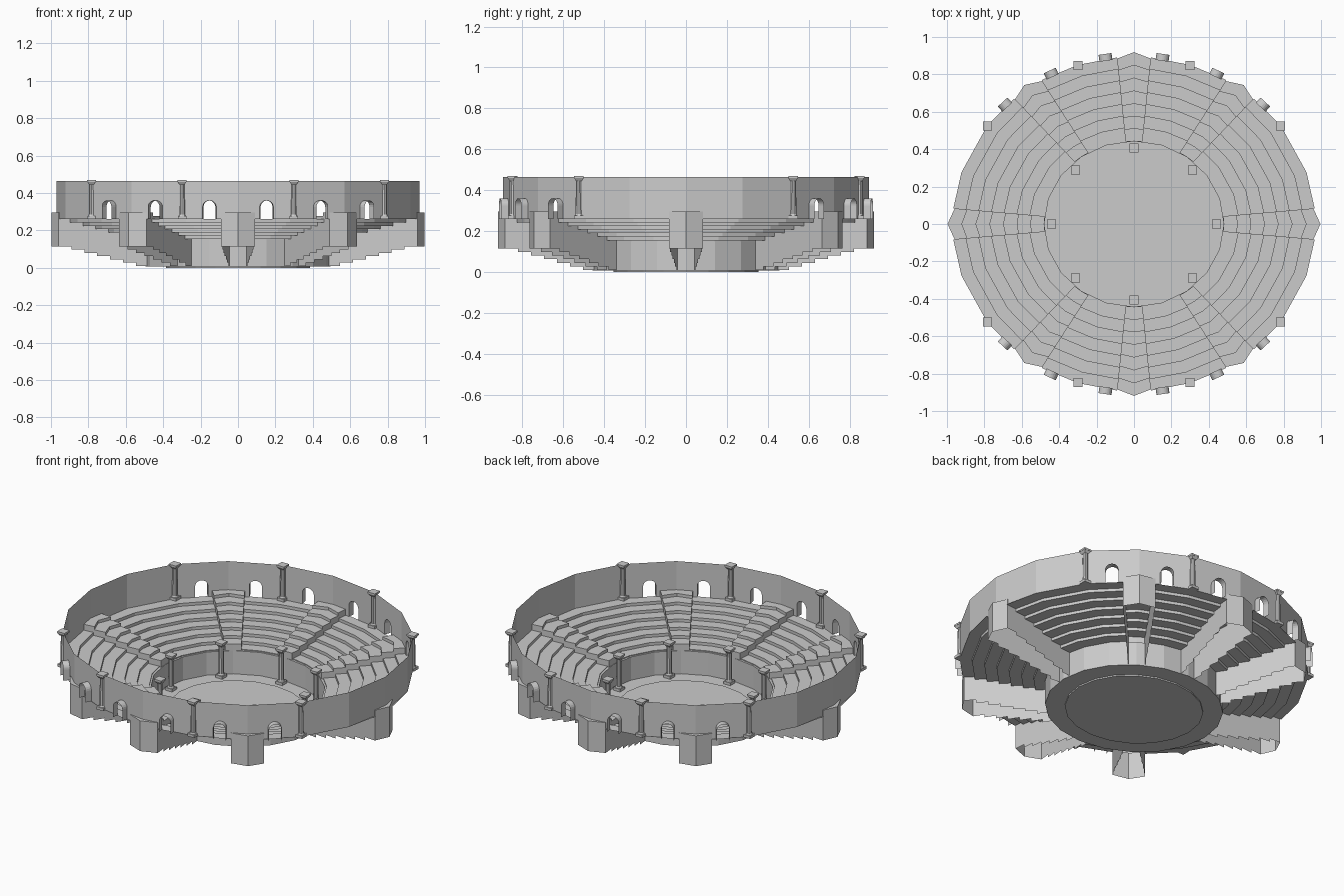
import bpy, bmesh
from math import cos, sin, pi, radians
from mathutils import Vector

if "Cube" in bpy.data.objects:
    bpy.data.objects.remove(bpy.data.objects["Cube"])

K = 0.922            # ellipse depth / width
ROWS = 7
R_IN, R_OUT = 0.49, 0.97
RISE = 0.0175
STAIRS = [0, 54, 90, 126, 180, 234, 270, 306]
HALF = 5.4           # half angle of a stair


def pt(r, deg, z):
    t = radians(deg)
    return Vector((r * cos(t), r * K * sin(t), z))


def make(name, polys):
    """Mesh object from a list of polygons given as points."""
    bm = bmesh.new()
    for p in polys:
        bm.faces.new([bm.verts.new(v) for v in p])
    bmesh.ops.remove_doubles(bm, verts=bm.verts, dist=1e-5)
    bmesh.ops.recalc_face_normals(bm, faces=bm.faces)
    me = bpy.data.meshes.new(name)
    bm.to_mesh(me)
    bm.free()
    ob = bpy.data.objects.new(name, me)
    bpy.context.collection.objects.link(ob)
    return ob


def sweep(profile, angles):
    """Sweep a (radius, z) profile around the ellipse."""
    return [[pt(r0, a, z0), pt(r1, a, z1), pt(r1, b, z1), pt(r0, b, z0)]
            for a, b in zip(angles, angles[1:])
            for (r0, z0), (r1, z1) in zip(profile, profile[1:])]


def disc(name, r, z0, z1, n):
    angles = [i * 360 / n for i in range(n + 1)]
    polys = sweep([(r, z0), (r, z1)], angles)
    polys += [[pt(r, a, z) for a in angles[:-1]] for z in (z0, z1)]
    return make(name, polys)


# Arena floor and the raised inner disc
disc("floor_base", 0.495, 0.008, 0.012, 20)
disc("arena_disc", 0.385, 0.0, 0.016, 20)

# Podium wall around the arena
full = [i * 18 for i in range(21)]
make("podium_wall", sweep([(0.495, 0.01), (0.495, 0.15), (0.48, 0.15),
                           (0.48, 0.01), (0.495, 0.01)], full))

# Seating wedges between the stairs
step = (R_OUT - R_IN) / ROWS
seat_profile = [(R_IN, 0.138)]
for i in range(ROWS):
    z = 0.155 + i * RISE
    seat_profile += [(R_IN + i * step, z), (R_IN + (i + 1) * step, z)]
for k, s in enumerate(STAIRS):
    nxt = STAIRS[(k + 1) % 8] + (360 if k == 7 else 0)
    a, b = s + HALF, nxt - HALF
    angles = [a] + [v for v in full if a < v < b] + [b]
    make(f"seating_{k}", sweep(seat_profile, angles))

# Stairs: treads, risers, side walls and end faces, open underneath
for k, s in enumerate(STAIRS):
    polys = []
    r0, r1 = 0.48, 0.963
    d = (r1 - r0) / ROWS
    grow = {-HALF: 1.0, 0: 1.035, HALF: 1.0}

    def sp(r, off, z):
        return pt(r * (1 + (grow[off] - 1) * (r - r0) / (r1 - r0)), s + off, z)

    top = [(r0, 0.01)]
    for i in range(ROWS):
        z = 0.19 + i * RISE
        ra, rb = r0 + i * d, r0 + (i + 1) * d
        top += [(ra, z), (rb, z)]
        for off in (-HALF, HALF):
            polys.append([sp(ra, off, z - 0.18), sp(rb, off, z - 0.18),
                          sp(rb, off, z), sp(ra, off, z)])
    top.append((r1, top[-1][1] - 0.18))
    for oa, ob in ((-HALF, 0), (0, HALF)):
        for (ra, za), (rb, zb) in zip(top, top[1:]):
            polys.append([sp(ra, oa, za), sp(rb, oa, zb), sp(rb, ob, zb), sp(ra, ob, za)])
    make(f"stair_{k}", polys)

# Outer wall: thin panels, arched openings with projecting surrounds
ZB, ZT, AW, SPRING = 0.26, 0.465, 0.035, 0.325
ARCHED = {2, 3, 4, 5, 6, 7, 12, 13, 14, 15, 16, 17}
wall, surrounds = [], []
for i in range(20):
    p, q = pt(R_OUT, full[i], 0), pt(R_OUT, full[i + 1], 0)
    u = (q - p).normalized()
    n = Vector((u.y, -u.x, 0))
    mid = (p + q) / 2
    up = Vector((0, 0, 1))
    outline = [p + up * ZB]
    if i in ARCHED:
        arch = [mid - u * AW + up * ZB]
        arch += [mid - u * AW * cos(j * pi / 10) + up * (SPRING + AW * sin(j * pi / 10))
                 for j in range(11)]
        arch += [mid + u * AW + up * ZB]
        outline += arch
        surrounds += [[a, b, b + n * 0.037, a + n * 0.037] for a, b in zip(arch, arch[1:])]
    wall.append(outline + [q + up * ZB, q + up * ZT, p + up * ZT])
make("outer_wall", wall)
make("arch_surrounds", surrounds)


def column(name, loc, h):
    """Square plinth, round shaft and flared square capital."""
    bm = bmesh.new()

    def prism(z0, z1, ra, rb, n):
        res = bmesh.ops.create_cone(bm, cap_ends=True, segments=n, radius1=ra,
                                    radius2=rb, depth=z1 - z0)
        rot = pi / 4 if n == 4 else 0
        for v in res["verts"]:
            x, y = v.co.x, v.co.y
            v.co = Vector((x * cos(rot) - y * sin(rot), x * sin(rot) + y * cos(rot),
                           v.co.z + (z0 + z1) / 2))

    w = 0.024 * 2 ** 0.5
    prism(0, 0.016, w * 0.95, w * 0.95, 4)
    prism(0.016, 0.024, 0.02, 0.017, 10)
    prism(0.024, h - 0.025, 0.016, 0.014, 10)
    prism(h - 0.025, h - 0.01, 0.015 * 1.3, w * 0.95, 4)
    prism(h - 0.01, h, w, w, 4)
    me = bpy.data.meshes.new(name)
    bm.to_mesh(me)
    bm.free()
    ob = bpy.data.objects.new(name, me)
    ob.location = loc
    bpy.context.collection.objects.link(ob)


# Columns on the outer wall and around the arena
for k, a in enumerate((36, 72, 108, 144, 216, 252, 288, 324)):
    column(f"wall_column_{k}", pt(R_OUT - 0.003, a, 0.26), 0.21)
for k in range(8):
    column(f"arena_column_{k}", pt(0.441, k * 45, 0.012), 0.21)
